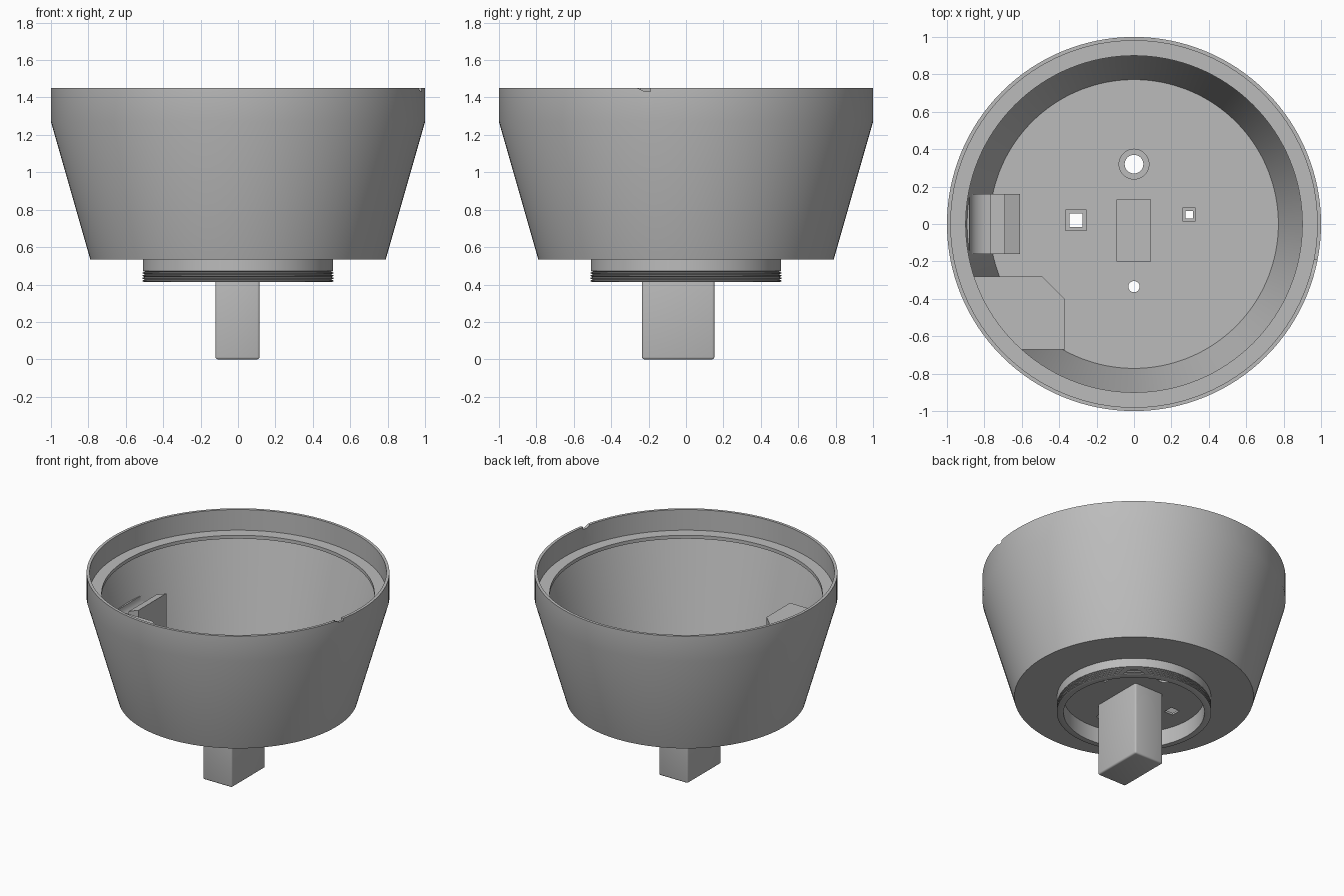
import bpy, bmesh, math
from mathutils import Matrix, Vector

cube = bpy.data.objects.get("Cube")
if cube:
    bpy.data.objects.remove(cube, do_unlink=True)

grey = bpy.data.materials.new("plain_grey")
grey.use_nodes = True
COLOUR = (0.5, 0.5, 0.5, 1)
grey.diffuse_color = COLOUR
grey.node_tree.nodes["Principled BSDF"].inputs["Base Color"].default_value = COLOUR

FLOOR, CEILING = 0.56, 0.53


def finish(name, bm):
    bmesh.ops.recalc_face_normals(bm, faces=bm.faces)
    mesh = bpy.data.meshes.new(name)
    bm.to_mesh(mesh)
    bm.free()
    mesh.materials.append(grey)
    ob = bpy.data.objects.new(name, mesh)
    bpy.context.collection.objects.link(ob)
    return ob


def activate(ob):
    bpy.ops.object.select_all(action='DESELECT')
    ob.select_set(True)
    bpy.context.view_layer.objects.active = ob


def lathe(name, profile, steps=128):
    bm = bmesh.new()
    verts = [bm.verts.new((r, 0, z)) for r, z in profile]
    edges = [bm.edges.new(pair) for pair in zip(verts, verts[1:])]
    bmesh.ops.spin(bm, geom=verts + edges, cent=(0, 0, 0), axis=(0, 0, 1),
                   angle=math.tau, steps=steps)
    bmesh.ops.remove_doubles(bm, verts=bm.verts, dist=0.0005)
    return finish(name, bm)


def extrude(name, points, offset):
    bm = bmesh.new()
    face = bm.faces.new([bm.verts.new(p) for p in points])
    new = bmesh.ops.extrude_face_region(bm, geom=[face])["geom"]
    moved = [v for v in new if isinstance(v, bmesh.types.BMVert)]
    bmesh.ops.translate(bm, verts=moved, vec=offset)
    if not face.is_valid or len(bm.faces) < len(points) + 2:
        bm.faces.new([v for v in bm.verts if v not in moved])
    return finish(name, bm)


def box(name, low, high):
    low, high = Vector(low), Vector(high)
    bm = bmesh.new()
    bmesh.ops.create_cube(bm, size=1, matrix=Matrix.Translation((low + high) / 2)
                          @ Matrix.Diagonal((*(high - low), 1)))
    return finish(name, bm)


def square(x, y, half, z0, z1):
    return box("cutter", (x - half, y - half, z0), (x + half, y + half, z1))


def drill(x, y, radius, z0, z1):
    bm = bmesh.new()
    bmesh.ops.create_cone(bm, cap_ends=True, segments=32, radius1=radius, radius2=radius,
                          depth=z1 - z0, matrix=Matrix.Translation((x, y, (z0 + z1) / 2)))
    return finish("cutter", bm)


def boolean(ob, cutter, operation='DIFFERENCE'):
    activate(ob)
    mod = ob.modifiers.new("cut", 'BOOLEAN')
    mod.operation, mod.solver, mod.object = operation, 'EXACT', cutter
    bpy.ops.object.modifier_apply(modifier=mod.name)
    bpy.data.objects.remove(cutter, do_unlink=True)


# Thin tapered bowl with stepped rim, inner flange and threaded neck
thread = []
for i in range(4):
    z = 0.468 - i * 0.014
    thread += [(0.498, z), (0.51, z - 0.004), (0.51, z - 0.009)]
inner_wall = [(0, FLOOR), (0.772, FLOOR), (0.972, 1.275)]
rim = [(0.9, 1.275), (0.9, 1.3), (0.98, 1.3), (0.98, 1.45), (1, 1.45), (1, 1.27)]
neck = [(0.79, 0.535), (0.508, 0.535), (0.508, 0.472)]
bowl = lathe("bowl", inner_wall + rim + neck + thread
             + [(0.5, 0.413), (0.465, 0.413), (0.465, CEILING), (0, CEILING)])

# Stepped openings in the floor
below, above, mid = 0.5, 0.6, 0.545
boolean(bowl, square(-0.31, 0.02, 0.035, below, above))
boolean(bowl, square(-0.31, 0.02, 0.055, mid, above))
boolean(bowl, square(0.295, 0.05, 0.02, below, above))
boolean(bowl, square(0.295, 0.05, 0.035, mid, above))
boolean(bowl, drill(0, 0.32, 0.05, below, above))
boolean(bowl, drill(0, 0.32, 0.08, mid, above))
boolean(bowl, drill(0, -0.335, 0.03, below, above))

# Small rim notch
boolean(bowl, extrude("cutter", [(0.95, -0.26, 1.47), (0.95, -0.26, 1.45),
                                 (0.95, -0.22, 1.432), (0.95, -0.19, 1.432),
                                 (0.95, -0.19, 1.47)], (0.1, 0, 0)))

# Hollow post hanging under the floor, open to the bowl
post = box("post", (-0.12, -0.235, 0), (0.115, 0.152, 0.545))
activate(post)
bevel = post.modifiers.new("soft_edges", 'BEVEL')
bevel.width, bevel.segments = 0.012, 3
bpy.ops.object.modifier_apply(modifier=bevel.name)
for part in (post, bowl):
    boolean(part, box("cutter", (-0.09, -0.2, 0.03), (0.088, 0.13, 0.7)))

# Corner shelf, trimmed to the bowl wall
shelf = extrude("shelf", [(-1, -0.28, FLOOR - 0.01), (-0.49, -0.28, FLOOR - 0.01),
                          (-0.37, -0.4, FLOOR - 0.01), (-0.37, -0.67, FLOOR - 0.01),
                          (-1, -0.67, FLOOR - 0.01)], (0, 0, 1.08 - FLOOR))

# Clip bracket with a curved saddle running to the wall
saddle = [(-0.77 - 0.11 * math.sin(a), 0.99 - 0.09 * math.cos(a))
          for a in [i * math.pi / 16 for i in range(9)]]
side = [(-0.61, FLOOR - 0.01), (-0.61, 0.72), (-0.69, 0.75), (-0.69, 1.05), (-0.77, 1.02)]
side += saddle + [(-0.95, 0.99), (-0.95, FLOOR - 0.01)]
bracket = extrude("clip_bracket", [(x, -0.16, z) for x, z in side], (0, 0.32, 0))

for part in (shelf, bracket):
    boolean(part, lathe("cutter", [(0, 0.54), (0.776, 0.54), (0.975, 1.26), (0, 1.26)]),
            'INTERSECT')

for part in (bowl, post, shelf, bracket):
    activate(part)
    bpy.ops.object.shade_smooth_by_angle(angle=math.radians(30))
